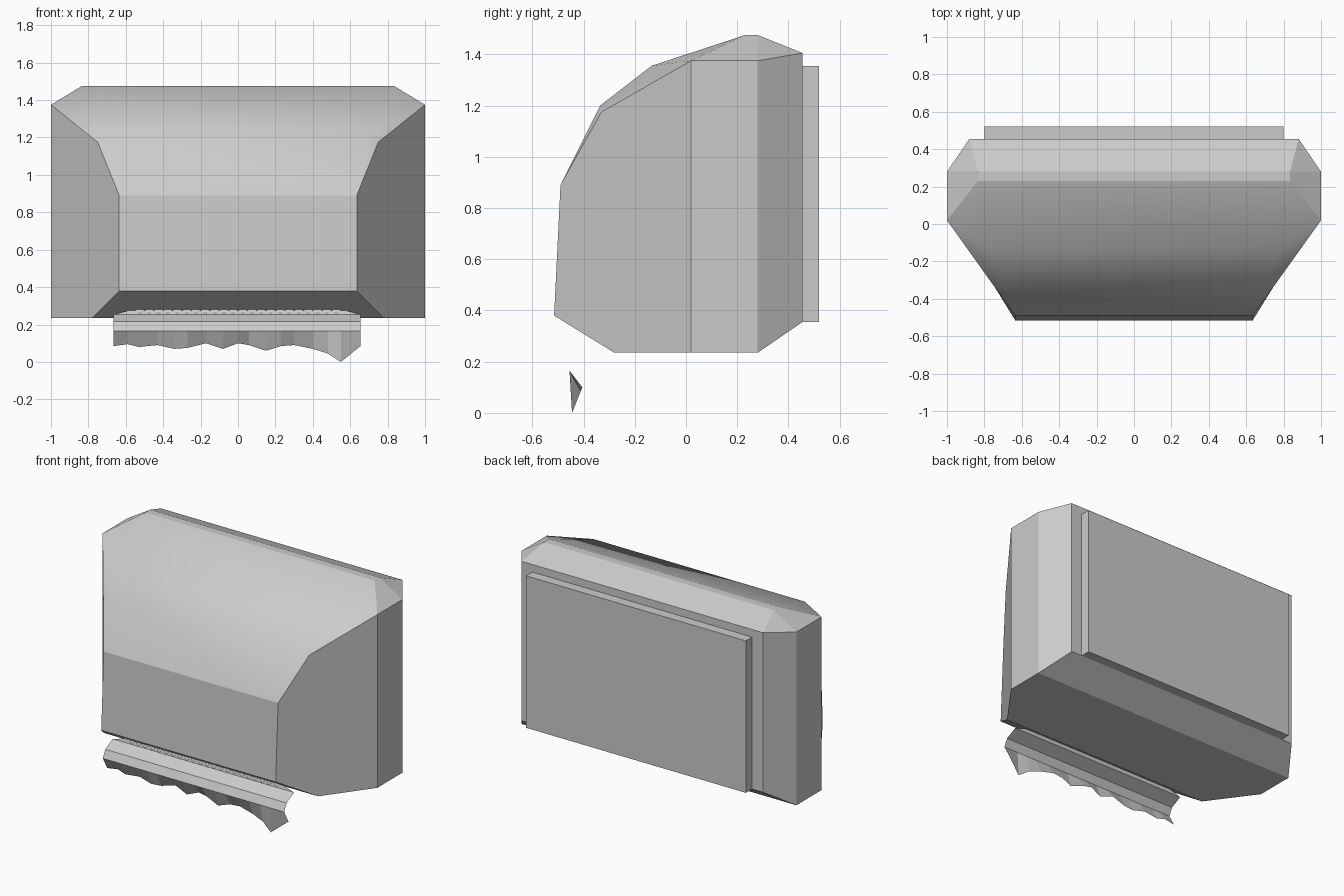
import bpy
import bmesh

cube = bpy.data.objects.get("Cube")
if cube:
    bpy.data.objects.remove(cube)

grey = bpy.data.materials.new("light grey")
grey.use_nodes = True
colour = (0.6, 0.6, 0.6, 1)
grey.diffuse_color = colour
grey.node_tree.nodes["Principled BSDF"].inputs["Base Color"].default_value = colour


def finish(name, bm, closed=False):
    """Turn a bmesh into a named grey object."""
    if closed:
        bmesh.ops.recalc_face_normals(bm, faces=bm.faces)
    mesh = bpy.data.meshes.new(name)
    bm.to_mesh(mesh)
    bm.free()
    mesh.materials.append(grey)
    obj = bpy.data.objects.new(name, mesh)
    bpy.context.collection.objects.link(obj)
    return obj


def build_housing():
    # Corner points of the left half; each is mirrored to the right
    points = {
        "front_low": (.635, -.515, .38), "front_high": (.635, -.49, .89),
        "curve_low": (.70, -.335, 1.20), "curve_high": (.77, -.135, 1.355),
        "ridge_front": (.835, .23, 1.475), "ridge_back": (.835, .28, 1.475),
        "back_top": (.88, .455, 1.405), "back_low": (.88, .455, .355),
        "base_back": (1, .28, .235), "base_mid": (1, .02, .235),
        "base_front": (.78, -.28, .235), "shoulder_low": (.75, -.33, 1.175),
        "shoulder_mid": (1, .02, 1.375), "shoulder_back": (1, .28, 1.375),
    }
    bm = bmesh.new()
    left = {k: bm.verts.new(p) for k, p in points.items()}
    right = {k: bm.verts.new((-p[0], p[1], p[2])) for k, p in points.items()}

    # Bands that run straight across from side to side
    loop = ["base_front", "front_low", "front_high", "curve_low", "curve_high",
            "ridge_front", "ridge_back", "back_top", "back_low", "base_back"]
    curved = {"front_high", "curve_low", "curve_high"}
    for a, b in zip(loop, loop[1:]):
        face = bm.faces.new((left[a], left[b], right[b], right[a]))
        face.smooth = a in curved

    # Underside
    base = ["base_back", "base_mid", "base_front"]
    bm.faces.new([left[k] for k in base] + [right[k] for k in reversed(base)])

    # Side panels and rounded shoulder facets
    soft = ["front_high shoulder_low curve_low",
            "curve_low shoulder_low shoulder_mid curve_high",
            "curve_high shoulder_mid ridge_front"]
    flat = ["ridge_front shoulder_mid shoulder_back ridge_back",
            "ridge_back shoulder_back back_top",
            "front_low base_front base_mid shoulder_mid shoulder_low front_high",
            "base_mid base_back shoulder_back shoulder_mid",
            "base_back back_low back_top shoulder_back"]
    for side in (left, right):
        for names in soft + flat:
            face = bm.faces.new([side[k] for k in names.split()])
            face.smooth = names in soft

    # Keep creases crisp around the curved region
    bm.normal_update()
    for edge in bm.edges:
        edge.smooth = all(f.smooth for f in edge.link_faces)
    finish("housing", bm, closed=True)


def build_wall_plate():
    bm = bmesh.new()
    bmesh.ops.create_cube(bm, size=1)
    for v in bm.verts:
        v.co.x *= 1.6
        v.co.y = .4875 + v.co.y * .065
        v.co.z = .855 + v.co.z
    finish("wall_plate", bm, closed=True)


def build_paper():
    # Torn lower edge: position across the sheet and height
    torn = [(-.665, .085), (-.59, .095), (-.53, .08), (-.43, .09), (-.34, .07),
            (-.27, .075), (-.17, .10), (-.08, .07), (0, .10), (.06, .09),
            (.15, .06), (.23, .085), (.30, .09), (.40, .07), (.48, .045),
            (.55, 0), (.655, .085)]
    # Folded rows: depth, height and width factor
    folds = [(-.345, .28, .85), (-.352, .254, 1), (-.43, .215, 1), (-.455, .165, 1)]
    bm = bmesh.new()
    rows = [[bm.verts.new((x * w, y, z)) for x, _ in torn] for y, z, w in folds]
    rows.append([bm.verts.new((x, -.445 + .4 * z, z)) for x, z in torn])
    for upper, lower in zip(rows, rows[1:]):
        for i in range(len(torn) - 1):
            bm.faces.new((upper[i], lower[i], lower[i + 1], upper[i + 1]))
    finish("paper_sheet", bm)


def build_teeth():
    # Serrated tear bar above the paper
    count, half = 22, .55
    pitch = 2 * half / count
    bm = bmesh.new()
    for i in range(count):
        x = -half + i * pitch
        tooth = [(x, -.352, .281), (x + pitch / 2, -.36, .256), (x + pitch, -.352, .281)]
        bm.faces.new([bm.verts.new(p) for p in tooth])
    finish("tear_teeth", bm)


build_housing()
build_wall_plate()
build_paper()
build_teeth()
